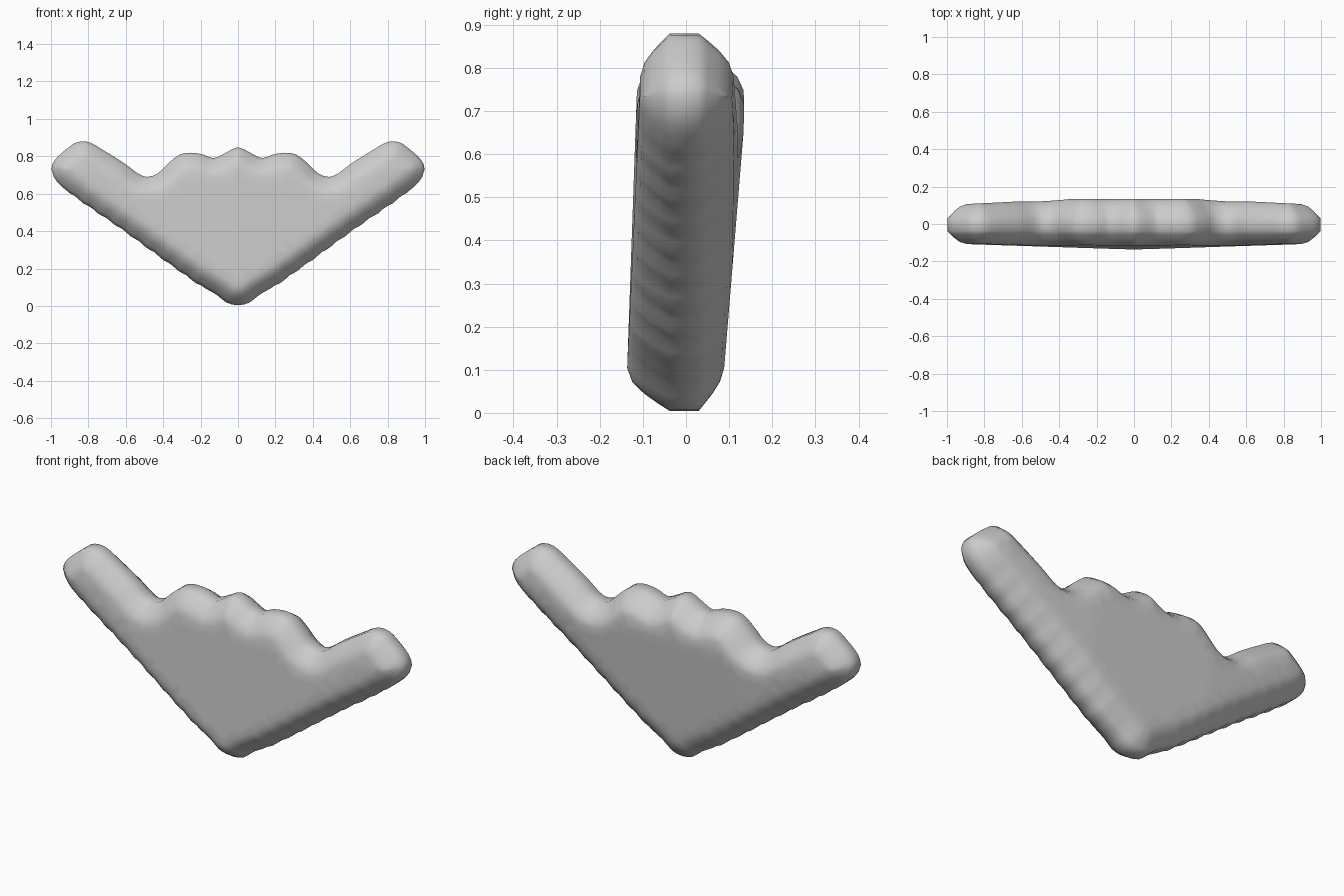
import bpy, bmesh, math
from mathutils import Vector
from mathutils.geometry import delaunay_2d_cdt, intersect_point_line

if "Cube" in bpy.data.objects:
    bpy.data.objects.remove(bpy.data.objects["Cube"])

# Right half of the front silhouette (x, z), bottom tip to top centre
HALF = [(0, 0.004), (0.06, 0.017), (0.115, 0.06), (0.2, 0.108), (0.35, 0.213),
        (0.5, 0.322), (0.65, 0.43), (0.8, 0.533), (0.945, 0.64), (0.985, 0.69),
        (0.998, 0.73), (0.98, 0.78), (0.90, 0.852), (0.86, 0.876), (0.80, 0.877),
        (0.735, 0.842), (0.6, 0.757), (0.53, 0.705), (0.485, 0.69), (0.43, 0.708),
        (0.37, 0.765), (0.31, 0.81), (0.25, 0.819), (0.185, 0.809), (0.13, 0.79),
        (0.06, 0.822), (0, 0.848)]
ctrl = [Vector(p) for p in HALF + [(-x, z) for x, z in HALF[-2:0:-1]]]


def smooth_loop(pts, step=0.03):
    """Closed Catmull-Rom curve sampled at an even spacing."""
    out, n = [], len(pts)
    for i in range(n):
        a, b, c, d = (pts[(i + k) % n] for k in (-1, 0, 1, 2))
        m = max(1, round((c - b).length / step))
        m1 = (c - a).normalized() * (c - b).length
        m2 = (d - b).normalized() * (c - b).length
        for j in range(m):
            t = j / m
            out.append(b * (2*t**3 - 3*t*t + 1) + m1 * (t**3 - 2*t*t + t)
                       + c * (3*t*t - 2*t**3) + m2 * (t**3 - t*t))
    return out


outline = smooth_loop(ctrl)
N = len(outline)

# Slight ripple along the two long lower edges
for p in outline:
    if 0.15 < abs(p.x) < 0.92 and p.y < 0.72 * abs(p.x):
        p.y += 0.004 * math.sin(abs(p.x) * 2 * math.pi / 0.085)


def edge_distance(p):
    best = 9.0
    for i in range(N):
        a, b = outline[i - 1], outline[i]
        ab = b - a
        t = max(0.0, min(1.0, (p - a).dot(ab) / ab.length_squared))
        best = min(best, (p - a - ab * t).length)
    return best


def inside(p):
    hit = False
    for i in range(N):
        a, b = outline[i - 1], outline[i]
        if (a.y > p.y) != (b.y > p.y):
            if p.x < a.x + (p.y - a.y) / (b.y - a.y) * (b.x - a.x):
                hit = not hit
    return hit


# Inset rings for the rounded rim, then a coarse grid for the broad faces
points = list(outline)
for r in (0.018, 0.04, 0.068, 0.1):
    for i in range(N):
        t = outline[(i + 1) % N] - outline[i - 1]
        q = outline[i] + Vector((-t.y, t.x)).normalized() * r
        if inside(q) and edge_distance(q) > r * 0.93:
            points.append(q)
for i in range(-19, 20):
    for j in range(1, 18):
        q = Vector((i * 0.05, j * 0.05))
        if inside(q) and edge_distance(q) > 0.12:
            points.append(q)

flat, _, tris, *_ = delaunay_2d_cdt(points, [], [list(range(N))], 1, 1e-5)
dist = [edge_distance(p) for p in flat]


def front_depth(x, z):
    return 0.14 - 0.035 * z - 0.008 * abs(x)


def back_depth(x, z):
    return min(0.134, 0.08 + 0.082 * z) - 0.05 * max(0, abs(x) - 0.35)


# Plate: front and back skins joined by a narrow rim
bm = bmesh.new()
skins = []
for sign, depth in ((-1, front_depth), (1, back_depth)):
    vs = []
    for p, d in zip(flat, dist):
        s = math.sin(math.pi / 2 * min(d / 0.1, 1))
        h = 0.033 + (depth(p.x, p.y) - 0.033) * s
        vs.append(bm.verts.new((p.x, sign * h - 0.004 * (1 - s), p.y)))
    for f in tris:
        bm.faces.new([vs[k] for k in f])
    skins.append(vs)
count = {}
for f in tris:
    for a, b in zip(f, f[1:] + f[:1]):
        count.setdefault(frozenset((a, b)), []).append((a, b))
for use in count.values():
    if len(use) == 1:
        a, b = use[0]
        bm.faces.new((skins[0][a], skins[0][b], skins[1][b], skins[1][a]))
bm.verts.index_update()
bmesh.ops.recalc_face_normals(bm, faces=bm.faces)
for f in bm.faces:
    f.smooth = True

mesh = bpy.data.meshes.new("winged_plate")
bm.to_mesh(mesh)
bm.free()
plate = bpy.data.objects.new("winged_plate", mesh)
bpy.context.collection.objects.link(plate)
